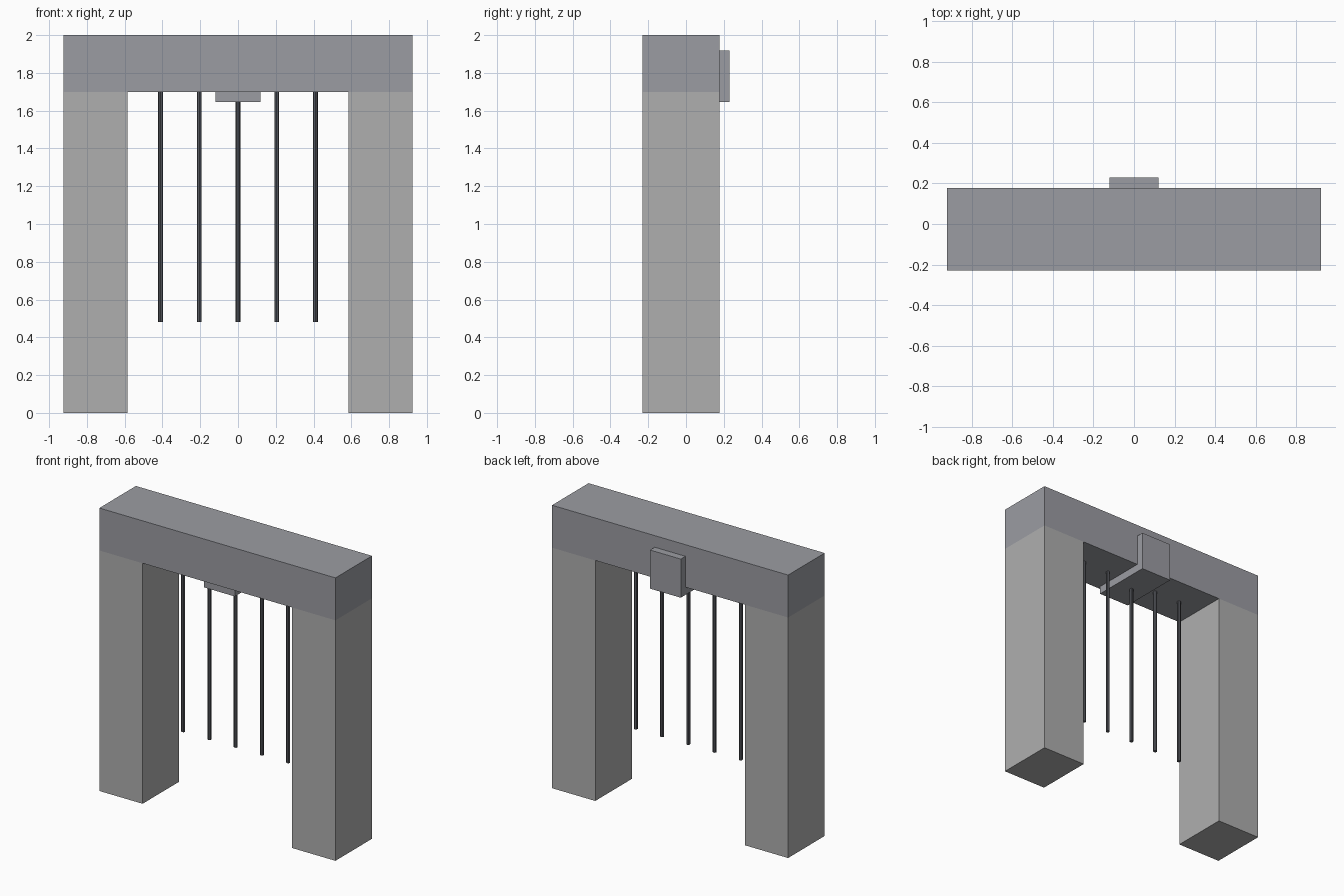
import bpy

if "Cube" in bpy.data.objects:
    bpy.data.objects.remove(bpy.data.objects["Cube"])

def material(name, rgb):
    m = bpy.data.materials.new(name)
    m.diffuse_color = (*rgb, 1)
    m.use_nodes = True
    m.node_tree.nodes["Principled BSDF"].inputs["Base Color"].default_value = m.diffuse_color
    return m

stone = material("stone", (0.43, 0.43, 0.43))
lintel_stone = material("lintel_stone", (0.33, 0.335, 0.365))
iron = material("iron", (0.1, 0.105, 0.12))

def box(name, lo, hi, mat):
    """Box spanning two opposite corners."""
    mid = [(a + b) / 2 for a, b in zip(lo, hi)]
    bpy.ops.mesh.primitive_cube_add(size=1, location=mid)
    ob = bpy.context.object
    ob.name = name
    ob.scale = [b - a for a, b in zip(lo, hi)]
    bpy.ops.object.transform_apply(location=False, rotation=False, scale=True)
    ob.data.materials.append(mat)
    return ob

W, INNER = 0.923, 0.585        # outer and opening half widths
FRONT, BACK = -0.23, 0.178     # wall depth
SPRING = 1.70                  # top of the opening

# Pillars
box("left_pillar", (-W, FRONT, 0), (-INNER, BACK, SPRING), stone)
box("right_pillar", (INNER, FRONT, 0), (W, BACK, SPRING), stone)

# Lintel across the top
box("lintel", (-W, FRONT, SPRING), (W, BACK, 2.0), lintel_stone)

# Keystone: runs through the lintel, showing below and behind it
box("keystone", (-0.12, -0.207, 1.645), (0.12, 0.23, 1.918), lintel_stone)

# Hanging gate bars
BAR_BOTTOM, BAR_TOP = 0.48, 1.72
for i in range(5):
    bpy.ops.mesh.primitive_cylinder_add(
        vertices=8, radius=0.013, depth=BAR_TOP - BAR_BOTTOM,
        location=((i - 2) * 0.205, (FRONT + BACK) / 2, (BAR_TOP + BAR_BOTTOM) / 2))
    bar = bpy.context.object
    bar.name = f"gate_bar_{i + 1}"
    bar.data.materials.append(iron)
